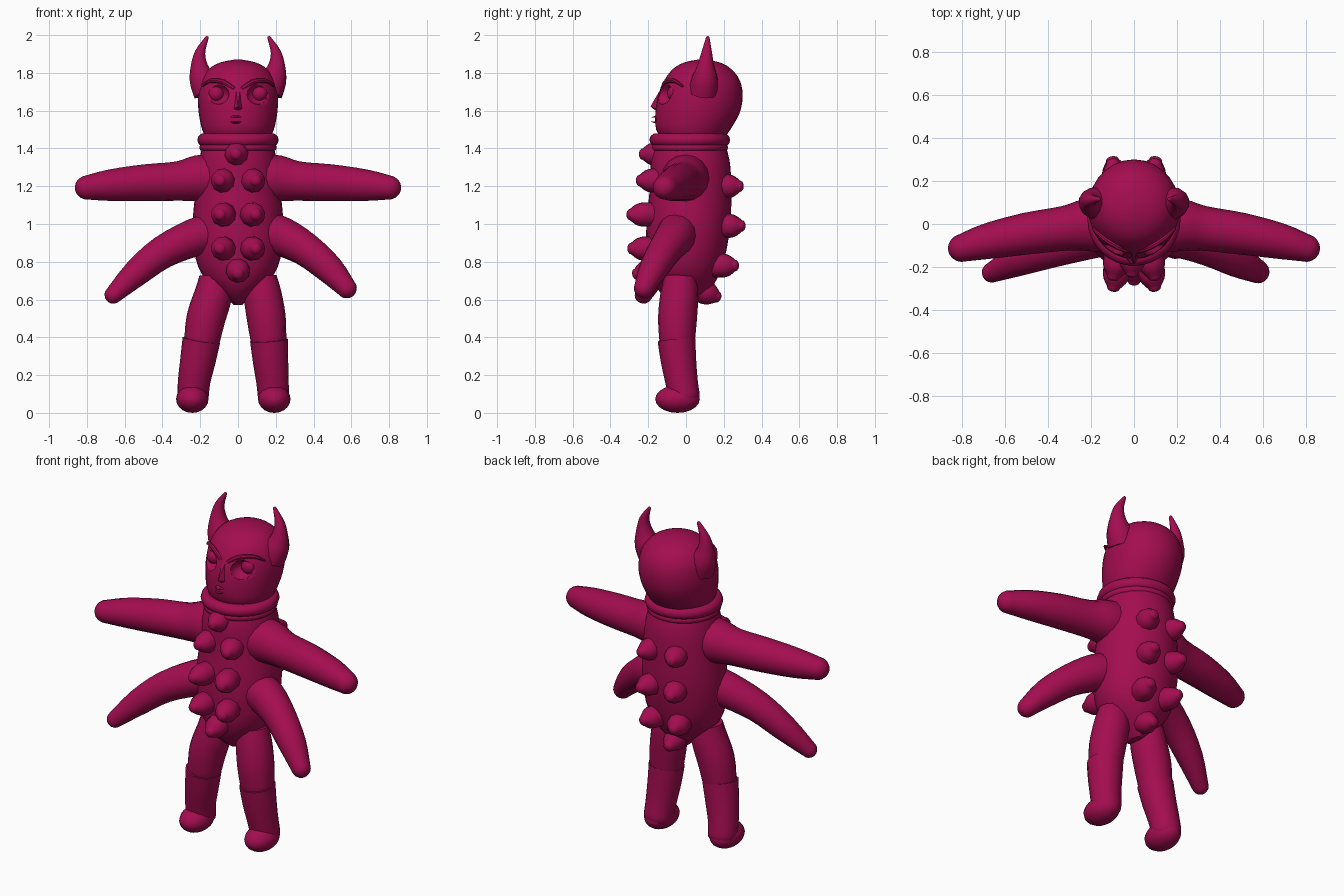
import bpy, bmesh, math
from mathutils import Vector, Matrix

if "Cube" in bpy.data.objects:
    bpy.data.objects.remove(bpy.data.objects["Cube"], do_unlink=True)

COLOUR = (0.37, 0.004, 0.08, 1)
crimson = bpy.data.materials.new("crimson clay")
crimson.use_nodes = True
crimson.diffuse_color = COLOUR
bsdf = crimson.node_tree.nodes["Principled BSDF"]
bsdf.inputs["Base Color"].default_value = COLOUR
bsdf.inputs["Roughness"].default_value = 0.7


def finish(bm, name, angle=40):
    bmesh.ops.recalc_face_normals(bm, faces=bm.faces)
    mesh = bpy.data.meshes.new(name)
    bm.to_mesh(mesh)
    bm.free()
    mesh.materials.append(crimson)
    obj = bpy.data.objects.new(name, mesh)
    bpy.context.collection.objects.link(obj)
    bpy.ops.object.select_all(action="DESELECT")
    obj.select_set(True)
    bpy.context.view_layer.objects.active = obj
    bpy.ops.object.shade_smooth_by_angle(angle=math.radians(angle))
    return obj


def skin(rings, name):
    """Bridge closed rings of points and cap both ends."""
    bm = bmesh.new()
    loops = [[bm.verts.new(p) for p in ring] for ring in rings]
    n = len(loops[0])
    for a, b in zip(loops, loops[1:]):
        for i in range(n):
            j = (i + 1) % n
            bm.faces.new((a[i], a[j], b[j], b[i]))
    bm.faces.new(loops[0])
    bm.faces.new(loops[-1])
    return finish(bm, name)


def smooth(rows, steps=3):
    """Catmull-Rom interpolation of equal-length rows."""
    pts = [Vector(r) for r in rows]
    pts = [pts[0]] + pts + [pts[-1]]
    out = []
    for a, b, c, d in zip(pts, pts[1:], pts[2:], pts[3:]):
        for k in range(steps):
            t = k / steps
            out.append((b * 2 + (c - a) * t + (a * 2 - b * 5 + c * 4 - d) * t * t
                        + (b * 3 - a - c * 3 + d) * t ** 3) / 2)
    return out + [pts[-1]]


def body(rows, name, n=28):
    """Upright form from rows of height, half width, front y, back y."""
    rings = []
    for z, rx, front, back in smooth(rows):
        cy, ry = (front + back) / 2, (back - front) / 2
        rings.append([(rx * math.cos(a), cy + ry * math.sin(a), z)
                      for a in (math.tau * i / n for i in range(n))])
    return skin(rings, name)


def tube(rows, name, n=16, steps=3, cap=1.0):
    """Limb from rows of x, y, z, radius, with a rounded far end."""
    rows = smooth(rows, steps)
    pts = [r.to_3d() for r in rows]
    tangents = [(pts[min(i + 1, len(pts) - 1)] - pts[max(i - 1, 0)]).normalized()
                for i in range(len(pts))]
    stations = [(p, t, r[3]) for p, t, r in zip(pts, tangents, rows)]
    p, t, r = stations[-1]
    for k in (0.3, 0.6, 0.85, 0.97):
        stations.append((p + t * r * k * cap, t, r * math.sqrt(1 - k * k)))
    side = tangents[0].orthogonal().normalized()
    rings = []
    for p, t, r in stations:
        side = (side - t * side.dot(t)).normalized()
        up = t.cross(side)
        rings.append([p + (side * math.cos(a) + up * math.sin(a)) * r
                      for a in (math.tau * i / n for i in range(n))])
    return skin(rings, name)


def ball(centre, radii, name, tilt=0, n=16):
    bm = bmesh.new()
    matrix = (Matrix.Translation(centre) @ Matrix.Rotation(tilt, 4, "Y")
              @ Matrix.Diagonal((*radii, 1)))
    bmesh.ops.create_uvsphere(bm, u_segments=n, v_segments=n // 2 + 2, radius=1, matrix=matrix)
    return finish(bm, name)


def hull(points, name):
    bm = bmesh.new()
    verts = [bm.verts.new(p) for p in points]
    bmesh.ops.convex_hull(bm, input=verts)
    return finish(bm, name, 25)


# Torso
body([(0.57, 0.02, -0.05, 0.05), (0.63, 0.09, -0.13, 0.11), (0.71, 0.175, -0.18, 0.165),
      (0.82, 0.225, -0.205, 0.205), (1.0, 0.24, -0.21, 0.235), (1.2, 0.222, -0.19, 0.24),
      (1.34, 0.205, -0.185, 0.23), (1.44, 0.18, -0.16, 0.2)], "torso")

# Collar: a thick ring above a thinner one
for name, z, thick, grow in (("collar", 1.445, 0.036, 0.0), ("lower_collar", 1.405, 0.02, 0.005)):
    rings = []
    for i in range(33):
        a = math.tau * i / 32
        out = Vector((math.cos(a), math.sin(a), 0))
        mid = Vector(((0.18 + grow) * out.x, 0.02 + (0.178 + grow) * out.y, z))
        rings.append([mid + out * thick * math.cos(b) + Vector((0, 0, thick * math.sin(b)))
                      for b in (math.tau * k / 10 for k in range(10))])
    skin(rings, name)

# Head with carved eye sockets
head = body([(1.44, 0.16, -0.12, 0.19), (1.5, 0.19, -0.158, 0.235), (1.59, 0.208, -0.162, 0.285),
             (1.68, 0.212, -0.148, 0.3), (1.76, 0.196, -0.115, 0.285), (1.82, 0.155, -0.07, 0.24),
             (1.855, 0.095, -0.01, 0.18), (1.87, 0.02, 0.06, 0.1)], "head")
for s in (-1, 1):
    cutter = ball((s * 0.115, -0.13, 1.69), (0.07, 0.065, 0.056), "socket_cutter", -s * 0.25)
    cutter.hide_render = True
    mod = head.modifiers.new("socket", "BOOLEAN")
    mod.operation = "DIFFERENCE"
    mod.object = cutter
    bpy.context.view_layer.objects.active = head
    bpy.ops.object.modifier_apply(modifier=mod.name)
    bpy.data.objects.remove(cutter, do_unlink=True)
    side = "left" if s > 0 else "right"
    ball((s * 0.115, -0.06, 1.69), (0.043, 0.04, 0.043), side + "_eyeball")
    # Brow sweeping from the nose bridge over the eye
    tube([(s * 0.02, -0.125, 1.715, 0.012), (s * 0.08, -0.105, 1.753, 0.013),
          (s * 0.15, -0.06, 1.757, 0.011), (s * 0.19, -0.02, 1.73, 0.006)], side + "_brow", 8)

# Nose and lips
hull([(-0.014, -0.12, 1.74), (0.014, -0.12, 1.74), (-0.035, -0.14, 1.605),
      (0.035, -0.14, 1.605), (0, -0.188, 1.622), (0, -0.165, 1.603)], "nose")
for name, z, dz in (("upper_lip", 1.564, 0.014), ("lower_lip", 1.542, -0.014)):
    hull([(-0.06, -0.14, z), (0.04, -0.14, z), (-0.012, -0.186, z),
          (-0.035, -0.152, z + dz), (0.015, -0.152, z + dz)], name)

# Horns curving out, then up and in to a point
for s, name in ((1, "left_horn"), (-1, "right_horn")):
    tube([(s * 0.16, 0.09, 1.7, 0.08), (s * 0.19, 0.1, 1.77, 0.07), (s * 0.205, 0.105, 1.84, 0.046),
          (s * 0.2, 0.11, 1.91, 0.028), (s * 0.165, 0.115, 1.985, 0.01)], name, 12)

# Upper arms
for s, name in ((1, "left_upper_arm"), (-1, "right_upper_arm")):
    tube([(s * 0.12, 0.0, 1.245, 0.13), (s * 0.22, -0.005, 1.24, 0.122),
          (s * 0.32, -0.02, 1.227, 0.104), (s * 0.5, -0.045, 1.218, 0.097),
          (s * 0.68, -0.08, 1.205, 0.083), (s * 0.8, -0.112, 1.193, 0.064)], name)

# Lower arms, the right one reaching further out
tube([(0.14, -0.04, 0.96, 0.11), (0.24, -0.06, 0.93, 0.104), (0.36, -0.11, 0.865, 0.09),
      (0.48, -0.17, 0.765, 0.078), (0.575, -0.222, 0.66, 0.054)], "left_lower_arm")
tube([(-0.14, -0.04, 0.95, 0.11), (-0.24, -0.07, 0.925, 0.1), (-0.4, -0.12, 0.85, 0.087),
      (-0.54, -0.17, 0.74, 0.073), (-0.66, -0.225, 0.625, 0.047)], "right_lower_arm")

# Legs: thigh, overlapping shin and rounded foot
for s, side, spread in ((1, "left", 0), (-1, "right", 0.05)):
    tube([(s * 0.12, -0.03, 0.72, 0.085), (s * 0.13, -0.035, 0.63, 0.1),
          (s * (0.15 + spread * 0.4), -0.045, 0.5, 0.103),
          (s * (0.163 + spread * 0.6), -0.047, 0.37, 0.093)], side + "_thigh", cap=0.3)
    tube([(s * (0.164 + spread * 0.6), -0.05, 0.385, 0.1),
          (s * (0.172 + spread * 0.8), -0.04, 0.28, 0.094),
          (s * (0.182 + spread), -0.024, 0.17, 0.086),
          (s * (0.188 + spread), -0.01, 0.09, 0.083)], side + "_shin", cap=0.8)
    ball((s * (0.192 + spread), -0.045, 0.073), (0.086, 0.118, 0.073), side + "_foot")


def stud(x, y, z, name, lift=0.0):
    """Blunt knob whose tip is at the given point, leaning outward."""
    tip = Vector((x, y, z))
    out = Vector((x * 2.2, math.copysign(1, y), lift)).normalized()
    rows = [(*(tip - out * d), r) for d, r in ((0.15, 0.064), (0.085, 0.064), (0.05, 0.053), (0.02, 0.03))]
    tube(rows, name, 10, 2, 0.65)


# Studs down the chest and back
stud(-0.01, -0.25, 1.37, "chest_stud_top")
stud(0, -0.285, 0.73, "chest_stud_bottom", -0.25)
stud(0, 0.185, 0.605, "back_stud_bottom", -0.4)
for s in (-1, 1):
    for i, (z, front, back_z, back) in enumerate(
            [(1.23, -0.265, 1.2, 0.305), (1.05, -0.315, 0.99, 0.315), (0.87, -0.31, 0.78, 0.28)]):
        label = ("left" if s > 0 else "right") + "_" + str(i + 1)
        stud(s * 0.1, front, z, "chest_stud_" + label)
        stud(s * 0.105, back, back_z, "back_stud_" + label)
